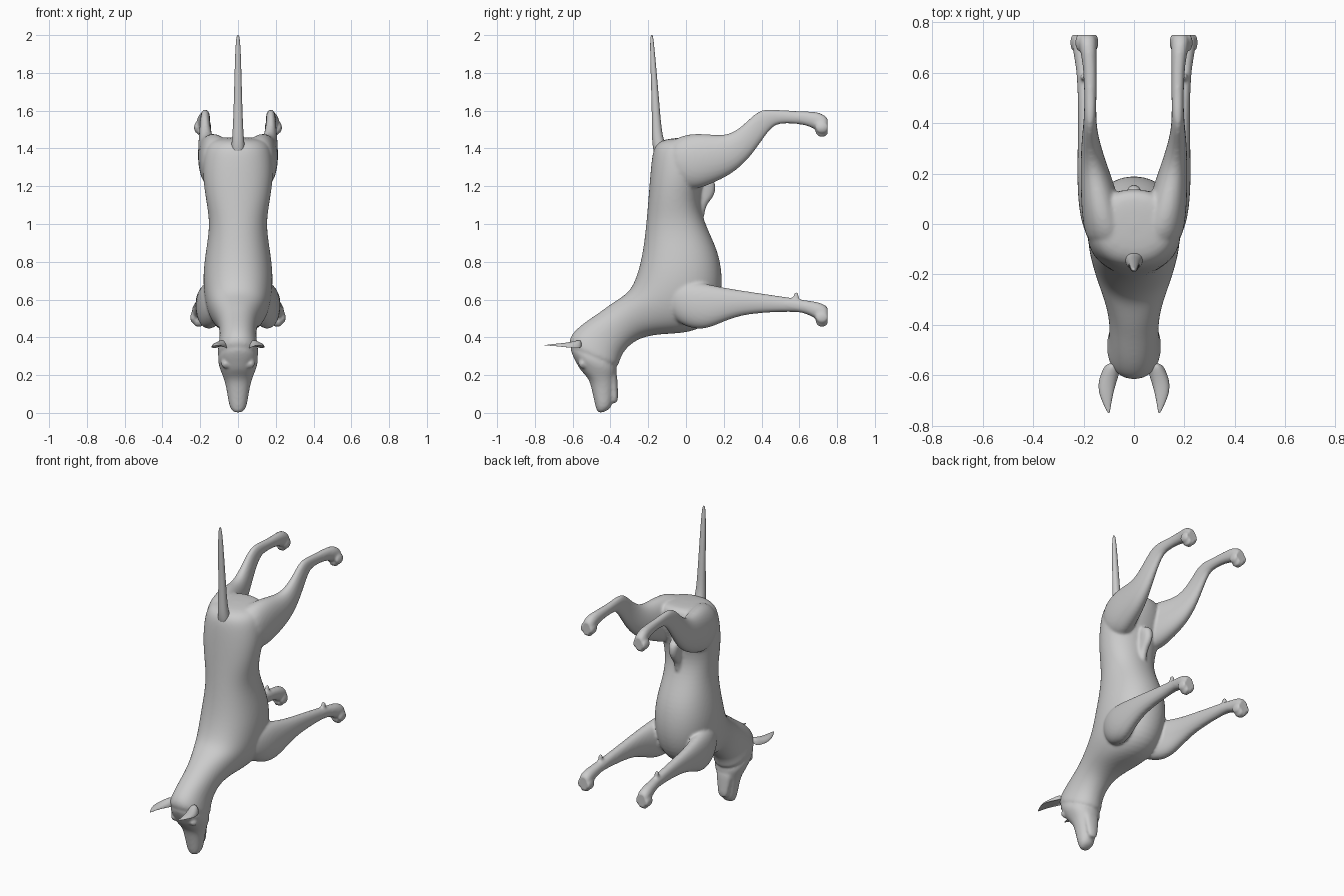
import bpy, bmesh
from math import cos, sin, pi
from mathutils import Matrix, Vector


def loft(bm, sections, side=1, n=16, cup=None):
    """Rings given by two side-view points (y, z, y, z), x centre and half width."""
    rings = []
    for y1, z1, y2, z2, cx, w in sections:
        mid = Vector((cx * side, (y1 + y2) / 2, (z1 + z2) / 2))
        up = Vector((0, (y1 - y2) / 2, (z1 - z2) / 2)) * 1.02
        ring = []
        for i in range(n):
            a = 2 * pi * i / n
            c, s = cos(a), sin(a)
            px = abs(c) ** 0.92 * (1 if c > 0 else -1)
            py = abs(s) ** 0.92 * (1 if s > 0 else -1)
            if cup is not None and py < 0:
                py *= cup
            ring.append(bm.verts.new(mid + Vector((px * w * 1.02, 0, 0)) + up * py))
        rings.append(ring)
    for a, b in zip(rings, rings[1:]):
        for i in range(n):
            j = (i + 1) % n
            bm.faces.new((a[i], a[j], b[j], b[i]))
    bm.faces.new(rings[0])
    bm.faces.new(rings[-1])


def blob(bm, centre, radii):
    m = Matrix.Translation(centre) @ Matrix.Diagonal((*radii, 1))
    bmesh.ops.create_uvsphere(bm, u_segments=14, v_segments=10, radius=1.03, matrix=m)


def finish(bm, name, remesh=False):
    bmesh.ops.recalc_face_normals(bm, faces=bm.faces)
    me = bpy.data.meshes.new(name)
    bm.to_mesh(me)
    bm.free()
    ob = bpy.data.objects.new(name, me)
    bpy.context.collection.objects.link(ob)
    bpy.context.view_layer.objects.active = ob
    ob.select_set(True)
    ob.modifiers.new("round", 'SUBSURF').levels = 2
    if remesh:
        r = ob.modifiers.new("blend", 'REMESH')
        r.mode = 'VOXEL'
        r.voxel_size = 0.008
        s = ob.modifiers.new("soften", 'SMOOTH')
        s.factor = 0.5
        s.iterations = 7
    for m in list(ob.modifiers):
        bpy.ops.object.modifier_apply(modifier=m.name)
    # flat soles, and nose on the ground plane
    for v in ob.data.vertices:
        v.co.y = min(v.co.y, 0.75)
        v.co.z = max(v.co.z, 0.0)
    for p in ob.data.polygons:
        p.use_smooth = True
    ob.select_set(False)
    return ob


body = bmesh.new()

# torso, neck and head, from rump to nose
loft(body, [
    (-.11, 1.455, .10, 1.465, 0, .11),
    (-.165, 1.42, .14, 1.44, 0, .165),
    (-.18, 1.36, .14, 1.36, 0, .185),
    (-.19, 1.25, .10, 1.25, 0, .188),
    (-.20, 1.12, .065, 1.12, 0, .168),
    (-.21, 1.00, .10, 1.00, 0, .148),
    (-.225, .87, .165, .87, 0, .168),
    (-.25, .75, .192, .75, 0, .185),
    (-.29, .65, .19, .62, 0, .182),
    (-.345, .61, .14, .48, 0, .165),
    (-.40, .575, .02, .42, 0, .135),
    (-.46, .53, -.14, .42, 0, .108),
    (-.52, .49, -.26, .395, 0, .097),
    (-.58, .445, -.335, .325, 0, .098),
    (-.625, .39, -.355, .265, 0, .108),
    (-.61, .32, -.36, .235, 0, .110)])
loft(body, [
    (-.625, .38, -.38, .28, 0, .10),
    (-.605, .31, -.365, .235, 0, .108),
    (-.58, .265, -.37, .20, 0, .095),
    (-.56, .225, -.375, .17, 0, .08),
    (-.515, .185, -.38, .135, 0, .068),
    (-.50, .13, -.385, .09, 0, .058),
    (-.485, .06, -.39, .05, 0, .05),
    (-.475, .015, -.40, .025, 0, .04),
    (-.46, -.005, -.42, .01, 0, .02)])

# lower jaw
loft(body, [
    (-.42, .24, -.365, .23, 0, .06),
    (-.41, .15, -.362, .15, 0, .045),
    (-.40, .08, -.358, .08, 0, .036),
    (-.39, .05, -.365, .05, 0, .025)])

# belly fold
loft(body, [
    (.04, 1.00, .10, 1.02, 0, .02),
    (.04, 1.10, .10, 1.10, 0, .025),
    (.05, 1.16, .155, 1.145, 0, .027),
    (.06, 1.22, .16, 1.22, 0, .036),
    (.05, 1.26, .13, 1.25, 0, .03)])

front = [
    (-.12, .68, -.10, .52, .11, .05),
    (0, .70, 0, .45, .14, .07),
    (.10, .685, .10, .44, .16, .062),
    (.19, .665, .18, .475, .175, .05),
    (.28, .65, .28, .515, .183, .041),
    (.40, .632, .40, .53, .188, .034),
    (.52, .615, .52, .535, .193, .03),
    (.60, .602, .60, .535, .198, .03),
    (.66, .592, .65, .52, .203, .033),
    (.71, .585, .70, .49, .207, .038),
    (.76, .56, .76, .48, .207, .037)]
hind = [
    (-.11, 1.43, -.09, 1.22, .09, .09),
    (0, 1.478, .02, 1.17, .12, .085),
    (.10, 1.478, .13, 1.21, .138, .073),
    (.20, 1.465, .24, 1.262, .157, .055),
    (.27, 1.495, .33, 1.34, .17, .04),
    (.335, 1.555, .40, 1.44, .175, .029),
    (.40, 1.615, .455, 1.515, .174, .024),
    (.50, 1.602, .50, 1.535, .173, .024),
    (.60, 1.598, .60, 1.53, .174, .026),
    (.67, 1.595, .66, 1.515, .178, .03),
    (.71, 1.59, .70, 1.49, .183, .036),
    (.76, 1.56, .76, 1.48, .185, .035)]

for side in (1, -1):
    for leg, px, pz in ((front, .207, .497), (hind, .187, 1.502)):
        loft(body, leg, side)
        # four toes per paw
        for k in range(4):
            t = k - 1.5
            inner = abs(t) < 1
            blob(body, ((px + t * .021) * side, .72, pz - (.012 if inner else -.008)),
                 (.0145, .036, .03))
    # wrist pad, brow
    blob(body, (.2 * side, .583, .615), (.014, .016, .026))
    blob(body, (.066 * side, -.548, .262), (.024, .022, .026))

finish(body, "dog_body", remesh=True)

# tail
tail = bmesh.new()
loft(tail, [
    (-.16, 1.33, -.08, 1.36, 0, .04),
    (-.18, 1.42, -.115, 1.43, 0, .034),
    (-.18, 1.50, -.13, 1.50, 0, .027),
    (-.182, 1.65, -.142, 1.65, 0, .022),
    (-.187, 1.80, -.155, 1.80, 0, .018),
    (-.19, 1.93, -.167, 1.93, 0, .014),
    (-.189, 1.985, -.173, 1.985, 0, .009),
    (-.185, 2.002, -.178, 2.002, 0, .004)])
finish(tail, "tail")

# cupped ears
for side, label in ((1, "left"), (-1, "right")):
    ear = bmesh.new()
    loft(ear, [
        (-.55, .39, -.55, .29, .08, .03),
        (-.59, .38, -.585, .30, .093, .036),
        (-.63, .372, -.625, .318, .106, .036),
        (-.67, .368, -.67, .333, .111, .029),
        (-.71, .364, -.71, .345, .107, .017),
        (-.74, .36, -.74, .352, .102, .007),
        (-.751, .358, -.751, .355, .1, .003)], side, cup=-.25)
    finish(ear, label + "_ear")
